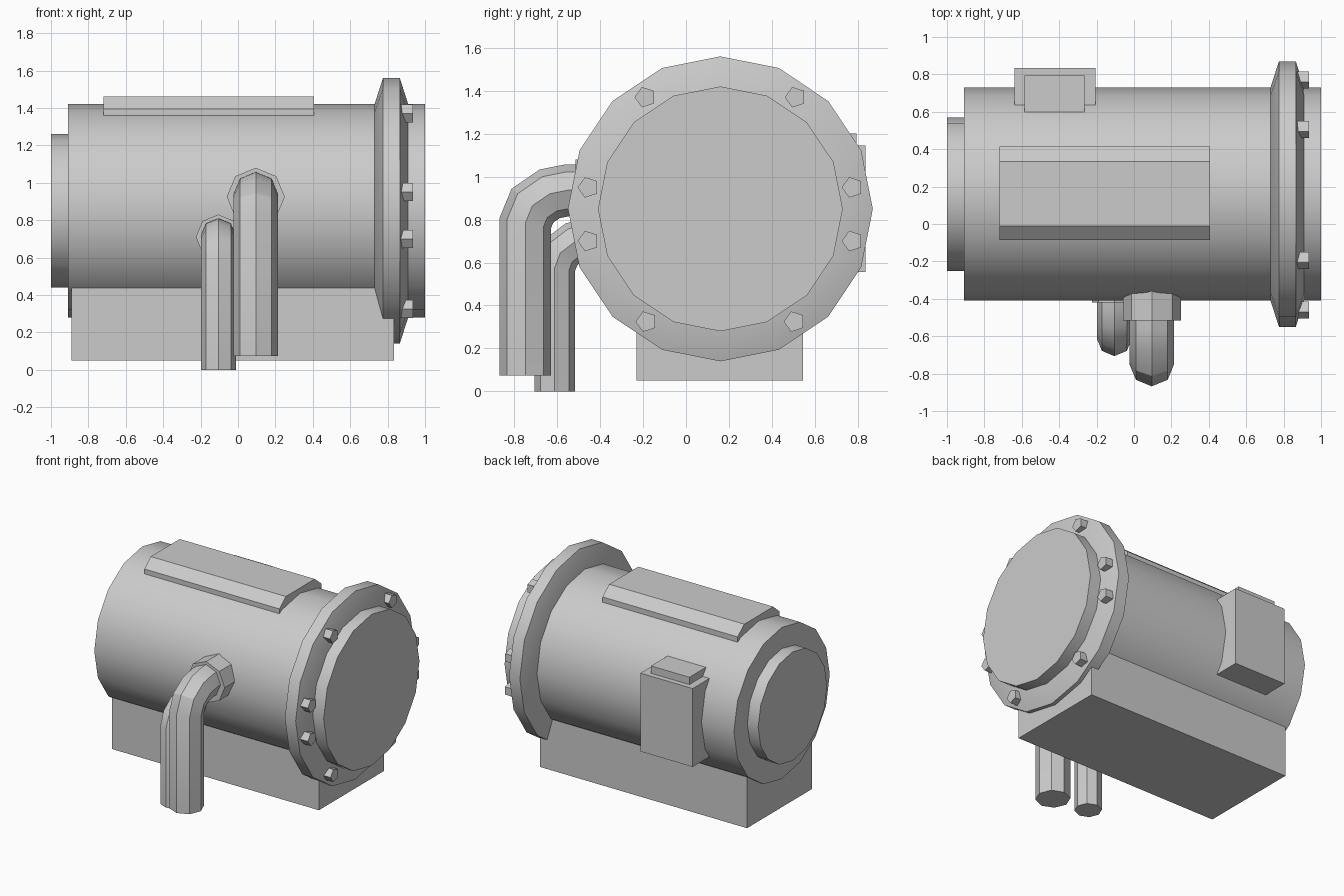
import bpy, bmesh, math
from mathutils import Vector

if "Cube" in bpy.data.objects:
    bpy.data.objects.remove(bpy.data.objects["Cube"])

CY, CZ = 0.16, 0.85   # tank axis (runs along x)


def finish(name, bm):
    bmesh.ops.recalc_face_normals(bm, faces=bm.faces)
    me = bpy.data.meshes.new(name)
    bm.to_mesh(me)
    bm.free()
    ob = bpy.data.objects.new(name, me)
    bpy.context.collection.objects.link(ob)
    bpy.ops.object.select_all(action='DESELECT')
    ob.select_set(True)
    bpy.context.view_layer.objects.active = ob
    bpy.ops.object.shade_smooth_by_angle(angle=math.radians(30))
    return ob


def skin(name, rings):
    """Bridge a list of equal point rings and cap both ends."""
    bm = bmesh.new()
    vs = [[bm.verts.new(p) for p in ring] for ring in rings]
    n = len(vs[0])
    for a, b in zip(vs, vs[1:]):
        for i in range(n):
            j = (i + 1) % n
            bm.faces.new((a[i], a[j], b[j], b[i]))
    bm.faces.new(vs[0])
    bm.faces.new(vs[-1])
    return finish(name, bm)


def lathe_x(name, profile, sides, cy=CY, cz=CZ, start=0.0):
    """Turn (x, radius) pairs around an axis parallel to x."""
    angles = [start + math.tau * i / sides for i in range(sides)]
    return skin(name, [[(x, cy + r * math.cos(a), cz + r * math.sin(a)) for a in angles]
                       for x, r in profile])


def box(name, x, y, z):
    return skin(name, [[(x[0], y[0], h), (x[1], y[0], h), (x[1], y[1], h), (x[0], y[1], h)]
                       for h in z])


def pipe(name, x, path, r, sides=8):
    """Sweep a polygon along (y, z) points with mitred corners."""
    pts = [Vector(p) for p in path]
    rings = []
    for i, p in enumerate(pts):
        d0 = (p - pts[max(i - 1, 0)]).normalized() if i else (pts[1] - p).normalized()
        d1 = (pts[i + 1] - p).normalized() if i < len(pts) - 1 else d0
        t = (d0 + d1).normalized()
        nrm = Vector((-t.y, t.x)) / t.dot(d0)
        ring = []
        for k in range(sides):
            a = math.tau * k / sides
            q = p + nrm * r * math.cos(a)
            ring.append((x + r * math.sin(a), q.x, q.y))
        rings.append(ring)
    return skin(name, rings)


# Tank drum, rear cap, flange and front cover
lathe_x("drum", [(-0.91, 0.57), (0.75, 0.57)], 16)
lathe_x("rear_cap", [(-1.0, 0.41), (-0.90, 0.41)], 16)
lathe_x("flange", [(0.73, 0.57), (0.775, 0.71), (0.865, 0.71), (0.91, 0.57)], 16)
lathe_x("front_cover", [(0.90, 0.57), (1.0, 0.57)], 16)

# Flange bolts, mirrored about the tank axis
for i, (dy, z) in enumerate([(0.35, 1.37), (0.615, 0.95), (0.615, 0.70), (0.345, 0.325)]):
    for side in (-1, 1):
        lathe_x(f"bolt_{i}_{'left' if side < 0 else 'right'}",
                [(0.86, 0.05), (0.935, 0.05)], 5, CY + side * dy, z, math.pi)

# Base block
box("base", (-0.89, 0.835), (-0.23, 0.545), (0.05, 0.60))

# Chamfered plate on top
plate = [(-0.085, 1.355), (-0.085, 1.395), (-0.01, 1.46),
         (0.335, 1.46), (0.415, 1.395), (0.415, 1.355)]
skin("top_plate", [[(x, y, z) for y, z in plate] for x in (-0.72, 0.405)])

# Control box on the back with its lid
box("control_box", (-0.64, -0.205), (0.50, 0.835), (0.555, 1.145))
box("control_box_lid", (-0.585, -0.265), (0.50, 0.795), (1.10, 1.20))

# Two bent pipes with collars at the front
pipe("large_pipe", 0.095, [(-0.36, 0.94), (-0.55, 0.937), (-0.635, 0.92), (-0.715, 0.865),
                           (-0.748, 0.785), (-0.748, 0.075)], 0.12)
pipe("large_collar", 0.095, [(-0.34, 0.925), (-0.515, 0.925)], 0.155)
pipe("small_pipe", -0.105, [(-0.32, 0.72), (-0.44, 0.715), (-0.52, 0.695), (-0.585, 0.645),
                            (-0.612, 0.575), (-0.612, 0.0)], 0.094)
pipe("small_collar", -0.105, [(-0.32, 0.71), (-0.42, 0.71)], 0.12)
